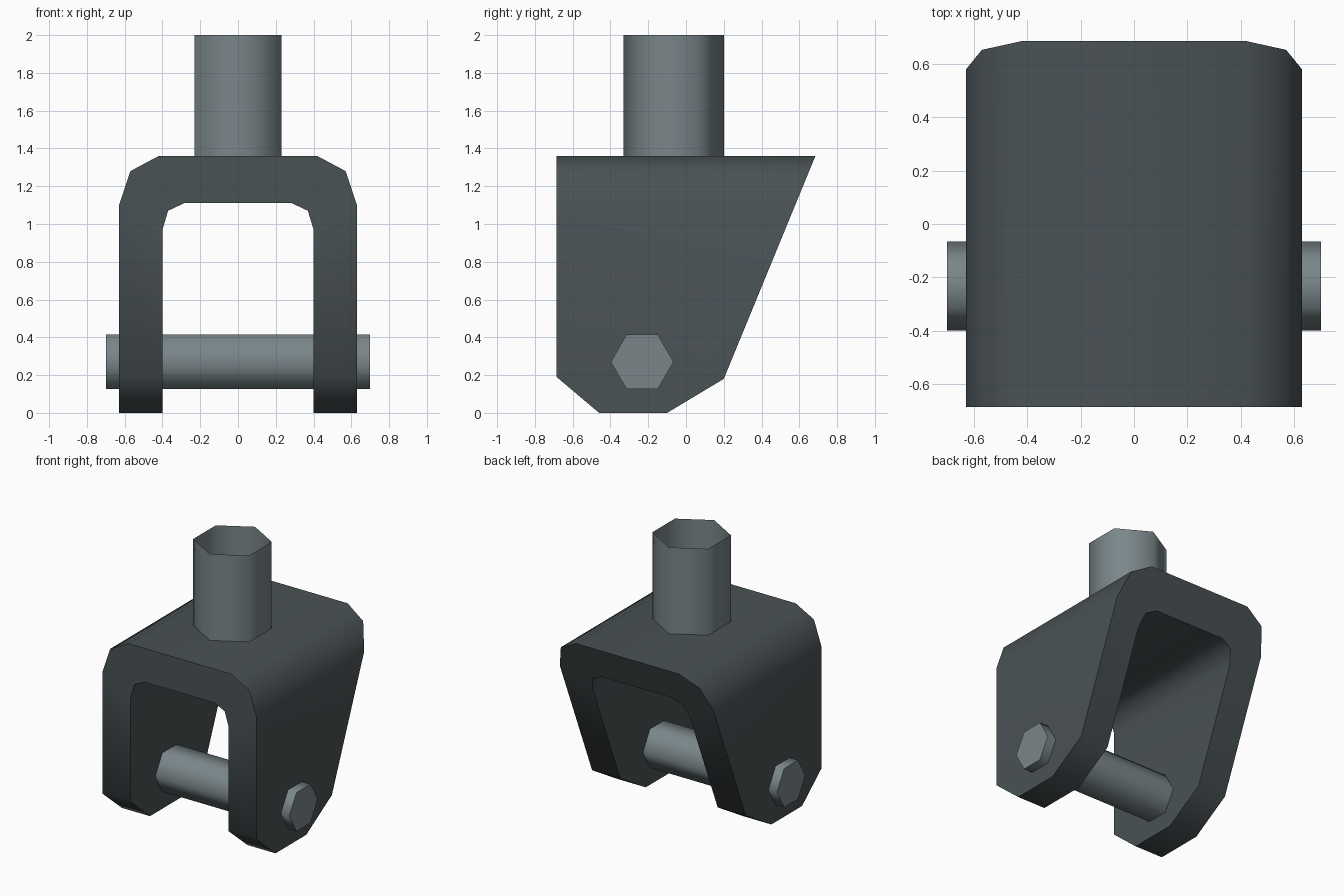
import bpy, bmesh, math
from mathutils import Matrix, Vector

if "Cube" in bpy.data.objects:
    bpy.data.objects.remove(bpy.data.objects["Cube"])


def material(name, rgb):
    m = bpy.data.materials.new(name)
    m.diffuse_color = (*rgb, 1)
    m.use_nodes = True
    m.node_tree.nodes["Principled BSDF"].inputs["Base Color"].default_value = m.diffuse_color
    return m


DARK = material("dark grey steel", (0.068, 0.084, 0.090))
LIGHT = material("light grey steel", (0.195, 0.240, 0.255))


def finish(bm, name, mat):
    bmesh.ops.recalc_face_normals(bm, faces=bm.faces)
    me = bpy.data.meshes.new(name)
    bm.to_mesh(me)
    bm.free()
    me.materials.append(mat)
    ob = bpy.data.objects.new(name, me)
    bpy.context.collection.objects.link(ob)
    bpy.ops.object.select_all(action='DESELECT')
    ob.select_set(True)
    bpy.context.view_layer.objects.active = ob
    bpy.ops.object.shade_smooth_by_angle(angle=math.radians(62))
    return ob


# Fork bracket: arch profile swept from the flat front to the slanted back
def mirrored(half):
    return half + [(-x, z) for x, z in reversed(half)]


outer = mirrored([(-0.63, 0), (-0.63, 1.10), (-0.57, 1.28), (-0.42, 1.36)])
inner = mirrored([(-0.40, 0), (-0.40, 0.97), (-0.37, 1.07), (-0.285, 1.11)])


def back_y(z):
    return 0.685 - (1.36 - z) * 0.485 / 1.18


bm = bmesh.new()
rings = []
for (ox, oz), (ix, iz) in zip(outer, inner):
    rings.append([bm.verts.new(p) for p in (
        (ox, -0.685, oz), (ox, back_y(oz), oz),
        (ix, back_y(iz), iz), (ix, -0.685, iz))])
for a, b in zip(rings, rings[1:]):
    for i in range(4):
        j = (i + 1) % 4
        bm.faces.new((a[i], a[j], b[j], b[i]))
bm.faces.new(rings[0])
bm.faces.new(rings[-1])

# Chamfered lower corners of both legs
for point, normal in (((0, -0.46, 0), (0, -0.19, -0.225)),
                      ((0, -0.10, 0), (0, 0.18, -0.30))):
    bmesh.ops.bisect_plane(bm, geom=bm.verts[:] + bm.edges[:] + bm.faces[:],
                           plane_co=point, plane_no=Vector(normal).normalized(),
                           clear_outer=True)
    bmesh.ops.holes_fill(bm, edges=[e for e in bm.edges if e.is_boundary], sides=0)
finish(bm, "fork_bracket", DARK)


# Hexagonal rods with corners pointing along y
def hex_rod(name, radius, length, centre, turn, capped):
    bm = bmesh.new()
    bmesh.ops.create_cone(bm, cap_ends=capped, segments=6, radius1=radius,
                          radius2=radius, depth=length)
    # make sure a corner lies on the y axis
    if not any(abs(v.co.x) < 1e-4 for v in bm.verts):
        bm.transform(Matrix.Rotation(math.radians(30), 4, 'Z'))
    bm.transform(Matrix.Translation(centre) @ turn)
    return finish(bm, name, LIGHT)


# Open tube stem on top, and the axle pin through both legs
hex_rod("stem_tube", 0.265, 0.64, (0, -0.065, 1.68), Matrix(), False)
hex_rod("axle_pin", 0.166, 1.40, (0, -0.232, 0.27),
        Matrix.Rotation(math.radians(90), 4, 'Y'), True)
